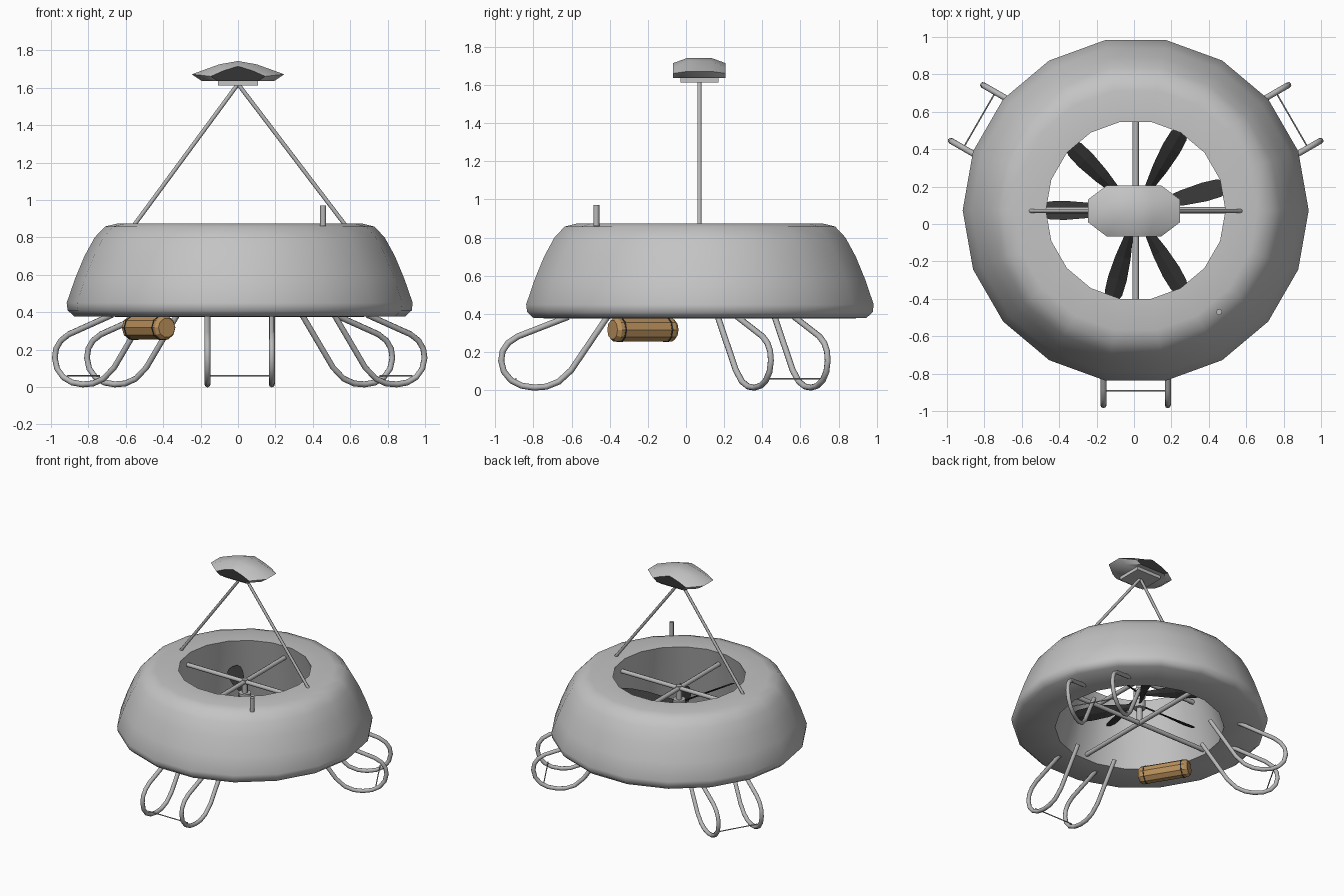
import bpy, bmesh
from math import sin, cos, pi, radians
from mathutils import Vector, Matrix

if "Cube" in bpy.data.objects:
    bpy.data.objects.remove(bpy.data.objects["Cube"])

CENTRE = Vector((0.009, 0.073, 0))


def material(name, rgb):
    m = bpy.data.materials.new(name)
    m.use_nodes = True
    m.diffuse_color = (*rgb, 1)
    m.node_tree.nodes["Principled BSDF"].inputs["Base Color"].default_value = (*rgb, 1)
    return m


HULL = material("hull grey", (0.55, 0.55, 0.55))
METAL = material("strut grey", (0.48, 0.48, 0.48))
DARK = material("dark charcoal", (0.035, 0.035, 0.035))
TAN = material("tan", (0.49, 0.28, 0.105))


def add(name, mesh, smooth=None):
    ob = bpy.data.objects.new(name, mesh)
    bpy.context.collection.objects.link(ob)
    if smooth:
        bpy.ops.object.select_all(action="DESELECT")
        ob.select_set(True)
        bpy.context.view_layer.objects.active = ob
        bpy.ops.object.shade_smooth_by_angle(angle=radians(smooth))
    return ob


def loft(name, rings, mats, closed=False, smooth=None, cap_mat=0):
    """Skin a list of equal point loops; cap the ends or join them."""
    mesh = bpy.data.meshes.new(name)
    for m in mats:
        mesh.materials.append(m)
    bm = bmesh.new()
    loops = [[bm.verts.new(p) for p in ring] for ring in rings]
    n = len(loops[0])
    pairs = list(zip(loops, loops[1:])) + ([(loops[-1], loops[0])] if closed else [])
    for a, b in pairs:
        for i in range(n):
            bm.faces.new((a[i], a[(i + 1) % n], b[(i + 1) % n], b[i]))
    if not closed:
        for end in (loops[0], loops[-1]):
            bm.faces.new(end).material_index = cap_mat
    bmesh.ops.recalc_face_normals(bm, faces=bm.faces)
    bm.to_mesh(mesh)
    bm.free()
    return add(name, mesh, smooth)


def lathe(name, profile, sides, mats, matrix, **options):
    rings = [[matrix @ Vector((r * cos(2 * pi * i / sides), r * sin(2 * pi * i / sides), z))
              for i in range(sides)] for r, z in profile]
    return loft(name, rings, mats, **options)


def tube(name, points, radius):
    curve = bpy.data.curves.new(name, "CURVE")
    curve.dimensions = "3D"
    curve.bevel_depth = radius
    curve.bevel_resolution = 2
    curve.use_fill_caps = True
    spline = curve.splines.new("POLY")
    spline.points.add(len(points) - 1)
    for sp, p in zip(spline.points, points):
        sp.co = (*p, 1)
    temp = bpy.data.objects.new(name + "_path", curve)
    bpy.context.collection.objects.link(temp)
    mesh = bpy.data.meshes.new_from_object(temp.evaluated_get(bpy.context.evaluated_depsgraph_get()))
    bpy.data.objects.remove(temp)
    mesh.materials.clear()
    mesh.materials.append(METAL)
    return add(name, mesh, 50)


def polar(angle, r, side, z):
    """Point at radius r along an angle, shifted sideways."""
    a = radians(angle)
    return CENTRE + Vector((r * cos(a) - side * sin(a), r * sin(a) + side * cos(a), z))


# Duct ring: curved outer shell and flared inner wall
duct = [(0.48, 0.875), (0.65, 0.875), (0.72, 0.858), (0.775, 0.80), (0.83, 0.70),
        (0.88, 0.58), (0.925, 0.45), (0.92, 0.41), (0.885, 0.378), (0.61, 0.375)]
lathe("duct_ring", duct, 18, [HULL], Matrix.Translation(CENTRE), closed=True, smooth=55)

# Crossed braces above and below the fans, with a central shaft
for label, z, reach in (("upper", 0.77, 0.505), ("lower", 0.41, 0.60)):
    for angle in (0, 90):
        tube(f"{label}_brace_{angle}", [polar(angle, -reach, 0, z), polar(angle, reach, 0, z)], 0.017)
tube("fan_shaft", [polar(0, 0, 0, 0.40), polar(0, 0, 0, 0.79)], 0.022)

# Two three-bladed fans pitched in opposite directions
stations = [(0.03, 0.015, 50), (0.14, 0.03, 42), (0.26, 0.05, 34),
            (0.38, 0.058, 28), (0.46, 0.053, 25), (0.50, 0.035, 24)]
for label, z, start, turn in (("upper", 0.655, 15, -1), ("lower", 0.56, 60, 1)):
    lathe(f"{label}_fan_hub", [(0.045, z - 0.03), (0.045, z + 0.03)], 12, [METAL],
          Matrix.Translation(CENTRE), smooth=40)
    for k in range(3):
        angle = start + 120 * k
        rings = []
        for r, half, twist in stations:
            t = radians(twist) * turn
            rings.append([polar(angle, r, u * cos(t) - v * sin(t), z + u * sin(t) + v * cos(t))
                          for u, v in ((-half, 0), (0, -0.006), (half, 0), (0, 0.006))])
        loft(f"{label}_fan_blade_{k}", rings, [DARK])

# Landing gear: three pairs of bent hoops joined by a thin wire
hoop = [(0.69, 0.385), (0.955, 0.282), (1.005, 0.248), (1.034, 0.205), (1.042, 0.155),
        (1.028, 0.098), (0.99, 0.052), (0.935, 0.024), (0.87, 0.014), (0.805, 0.019),
        (0.74, 0.045), (0.675, 0.105), (0.485, 0.385)]
for name, angle in (("front", 270), ("left", 30), ("right", 150)):
    for i, side in enumerate((-0.172, 0.172)):
        tube(f"{name}_landing_hoop_{i}", [polar(angle, r, side, z) for r, z in hoop], 0.016)
    tube(f"{name}_landing_wire", [polar(angle, 0.965, s, 0.06) for s in (-0.172, 0.172)], 0.004)

# Tank slung under the ring, with two dark straps
direction = Vector((0.52, -0.854, 0))
place = Matrix.Translation((-0.478, -0.226, 0.317)) @ direction.to_track_quat("Z", "Y").to_matrix().to_4x4()
half = 0.187
lathe("tank", [(0.052, -half), (0.066, -half + 0.02), (0.066, half - 0.02), (0.052, half)],
      10, [TAN], place)
for name, s in (("rear", -1), ("front", 1)):
    mid = s * (half - 0.045)
    lathe(f"{name}_tank_strap", [(0.0685, mid - 0.004), (0.0685, mid + 0.004)], 10, [DARK], place)

# Filler pipe on top of the ring
tube("filler_pipe", [(0.455, -0.47, 0.86), (0.455, -0.47, 0.97)], 0.016)

# Mast rods meeting under the top pod
for name, s in (("left", 1), ("right", -1)):
    tube(f"{name}_mast_rod", [CENTRE + Vector((s * 0.565, -0.003, 0.865)), (0, 0.07, 1.62)], 0.011)

# Top pod: vaulted body with dark end windows
big = [(0, 1.743), (0.10, 1.725), (0.247, 1.672), (0.195, 1.637)]
small = [(0, 1.715), (0.08, 1.69), (0.145, 1.661), (0.11, 1.637)]


def outline(half_shape, y):
    mirrored = [(-x, z) for x, z in half_shape[:0:-1]]
    return [(x, y + 0.07, z) for x, z in half_shape + mirrored]


loft("top_pod", [outline(small, -0.137), outline(big, -0.06), outline(big, 0.06), outline(small, 0.137)],
     [HULL, DARK], cap_mat=1, smooth=40)
loft("top_pod_base", [[(x, y, z) for x, y in ((-0.108, -0.03), (0.108, -0.03), (0.108, 0.17), (-0.108, 0.17))]
                      for z in (1.612, 1.64)], [HULL])
